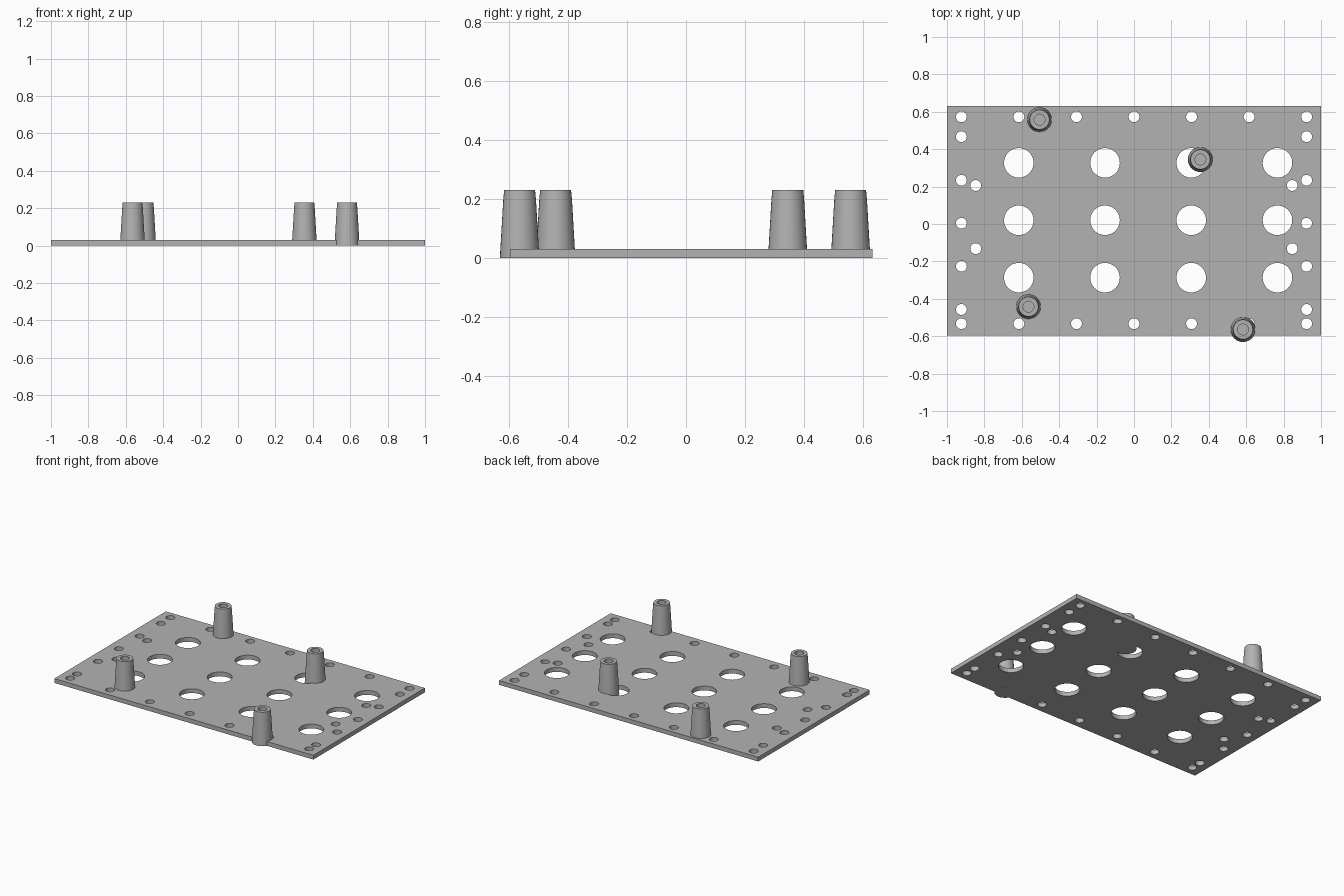
import bpy, bmesh, math
from mathutils import Matrix, Vector

cube = bpy.data.objects.get("Cube")
if cube:
    bpy.data.objects.remove(cube, do_unlink=True)

grey = bpy.data.materials.new("plain grey")
grey.use_nodes = True
COLOUR = (0.45, 0.45, 0.45, 1)
grey.diffuse_color = COLOUR
grey.node_tree.nodes["Principled BSDF"].inputs["Base Color"].default_value = COLOUR

THICK = 0.03
SMALL, LARGE = 0.029, 0.079


def select_only(obj):
    bpy.ops.object.select_all(action='DESELECT')
    obj.select_set(True)
    bpy.context.view_layer.objects.active = obj


def add_loop(curve, points):
    spline = curve.splines.new('POLY')
    spline.points.add(len(points) - 1)
    for p, (x, y) in zip(spline.points, points):
        p.co = (x, y, 0, 1)
    spline.use_cyclic_u = True


def circle(x, y, r, n):
    return [(x + r * math.cos(math.tau * i / n), y + r * math.sin(math.tau * i / n))
            for i in range(n)]


# Hole layout: edge rows, side columns, inner pairs, then the large grid
front, back, side = -0.533, 0.573, 0.923
small_holes = [(side * i / 3, y) for i in range(-3, 4) for y in (front, back)]
small_holes += [(s * side, y) for s in (-1, 1)
                for y in (0.467, 0.234, 0.004, -0.226, -0.457)]
small_holes += [(s * 0.846, y) for s in (-1, 1) for y in (0.206, -0.132)]
large_holes = [(-0.616 + 0.461 * i, -0.287 + 0.307 * j)
               for i in range(4) for j in range(3)]

# Perforated base plate: filled outline with holes, extruded
outline = bpy.data.curves.new("base_plate", 'CURVE')
outline.dimensions = '2D'
outline.fill_mode = 'BOTH'
outline.extrude = THICK / 2
add_loop(outline, [(-1, -0.597), (1, -0.597), (1, 0.632), (-1, 0.632)])
for x, y in small_holes:
    add_loop(outline, circle(x, y, SMALL, 24))
for x, y in large_holes:
    add_loop(outline, circle(x, y, LARGE, 48))
plate = bpy.data.objects.new("base_plate", outline)
plate.location.z = THICK / 2
bpy.context.collection.objects.link(plate)
select_only(plate)
bpy.ops.object.convert(target='MESH')
plate = bpy.context.object
plate.data.materials.clear()
plate.data.materials.append(grey)

# Weld the caps to the walls
bm = bmesh.new()
bm.from_mesh(plate.data)
bmesh.ops.remove_doubles(bm, verts=bm.verts, dist=0.0001)
bmesh.ops.recalc_face_normals(bm, faces=bm.faces)
bm.to_mesh(plate.data)
bm.free()
bpy.ops.object.shade_smooth_by_angle(angle=math.radians(30))

# Tapered standoff with a shallow bore in its top, turned from a profile
profile = [(0, 0), (0.067, 0), (0.0555, 0.197), (0.0525, 0.23),
           (SMALL, 0.23), (SMALL, 0.19), (0, 0.19)]
bm = bmesh.new()
verts = [bm.verts.new((r, 0, z)) for r, z in profile]
edges = [bm.edges.new(pair) for pair in zip(verts, verts[1:])]
bmesh.ops.spin(bm, geom=verts + edges, cent=(0, 0, 0), axis=(0, 0, 1),
               angle=math.tau, steps=32, use_merge=True)
bmesh.ops.remove_doubles(bm, verts=bm.verts, dist=0.0001)
bmesh.ops.recalc_face_normals(bm, faces=bm.faces)
mesh = bpy.data.meshes.new("standoff")
bm.to_mesh(mesh)
bm.free()
mesh.materials.append(grey)

places = {"back_right": (-0.505, 0.558), "back_left": (0.355, 0.345),
          "front_right": (-0.564, -0.442), "front_left": (0.583, -0.564)}
for name, (x, y) in places.items():
    post = bpy.data.objects.new(name + "_standoff", mesh)
    post.location = (x, y, 0)
    bpy.context.collection.objects.link(post)
    select_only(post)
    if name == "back_right":
        bpy.ops.object.shade_smooth_by_angle(angle=math.radians(30))
